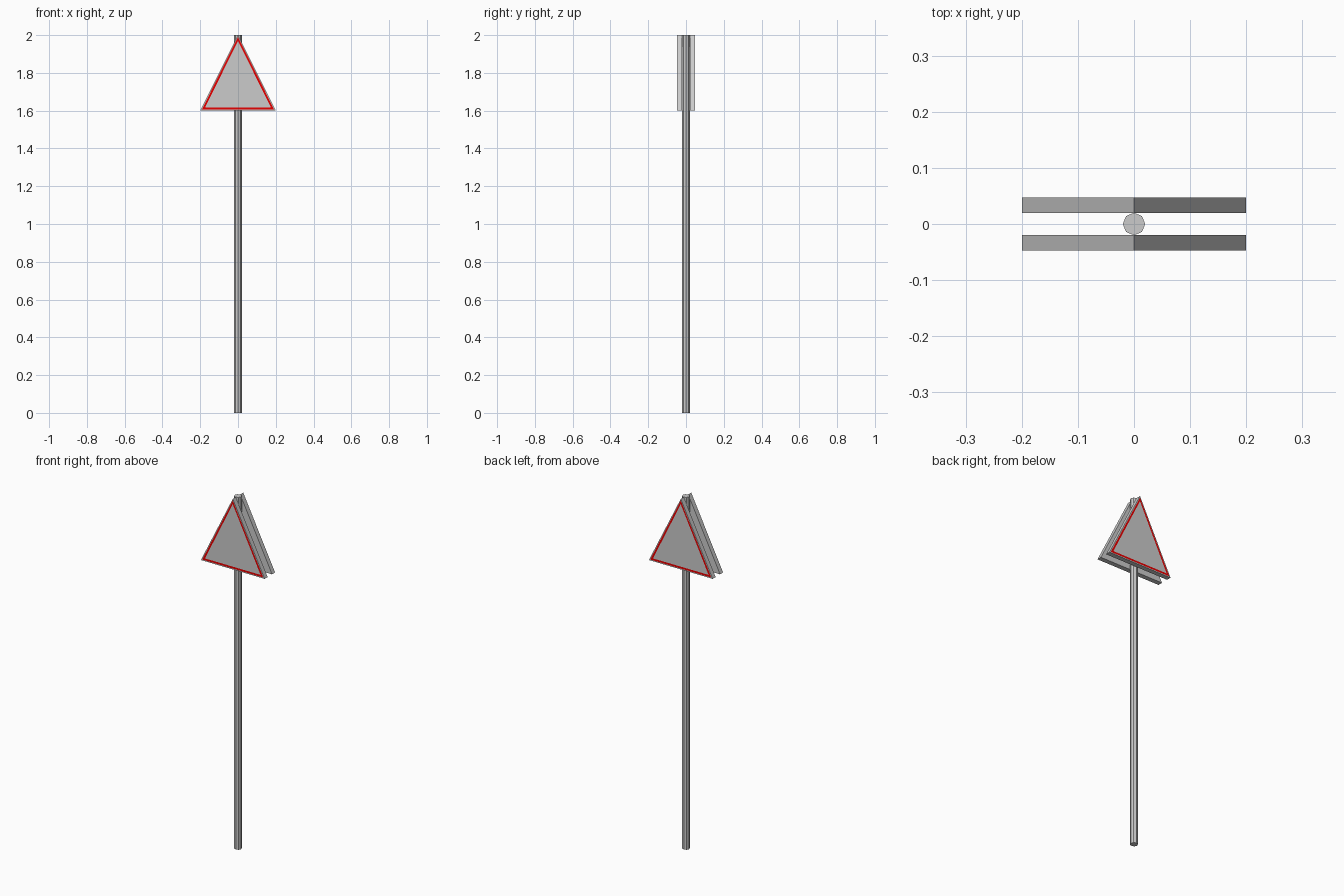
import bpy, bmesh
from mathutils import Vector

if "Cube" in bpy.data.objects:
    bpy.data.objects.remove(bpy.data.objects["Cube"])

red = bpy.data.materials.new("red_border")
red.diffuse_color = (0.8, 0.0, 0.0, 1)
red.use_nodes = True
red.node_tree.nodes["Principled BSDF"].inputs["Base Color"].default_value = red.diffuse_color
grey = bpy.data.materials.new("grey_metal")
grey.diffuse_color = (0.6, 0.6, 0.6, 1)
grey.use_nodes = True
grey.node_tree.nodes["Principled BSDF"].inputs["Base Color"].default_value = grey.diffuse_color

# Octagonal pole
bpy.ops.mesh.primitive_cylinder_add(vertices=8, radius=0.02, depth=2, location=(0, 0, 1))
pole = bpy.context.object
pole.name = "pole"
pole.data.materials.append(grey)


def sign_plate(name, y_in, y_out):
    """Triangular prism with a red band inset into its outer face."""
    bm = bmesh.new()
    tri = [(-0.2, 1.6), (0.2, 1.6), (0, 2.0)]
    base = bm.faces.new([bm.verts.new((x, y_in, z)) for x, z in tri])
    ext = bmesh.ops.extrude_face_region(bm, geom=[base], use_keep_orig=True)
    verts = [g for g in ext["geom"] if isinstance(g, bmesh.types.BMVert)]
    outer = next(g for g in ext["geom"] if isinstance(g, bmesh.types.BMFace))
    bmesh.ops.translate(bm, verts=verts, vec=Vector((0, y_out - y_in, 0)))
    bmesh.ops.recalc_face_normals(bm, faces=bm.faces[:])
    # Thin grey rim, then the red band
    bmesh.ops.inset_individual(bm, faces=[outer], thickness=0.01)
    band = bmesh.ops.inset_individual(bm, faces=[outer], thickness=0.02)
    for f in band["faces"]:
        f.material_index = 1
    outer.material_index = 0
    me = bpy.data.meshes.new(name)
    bm.to_mesh(me)
    bm.free()
    me.materials.append(grey)
    me.materials.append(red)
    bpy.context.collection.objects.link(bpy.data.objects.new(name, me))


# Plates on both sides of the pole
sign_plate("front_sign", -0.02, -0.047)
sign_plate("back_sign", 0.02, 0.047)
